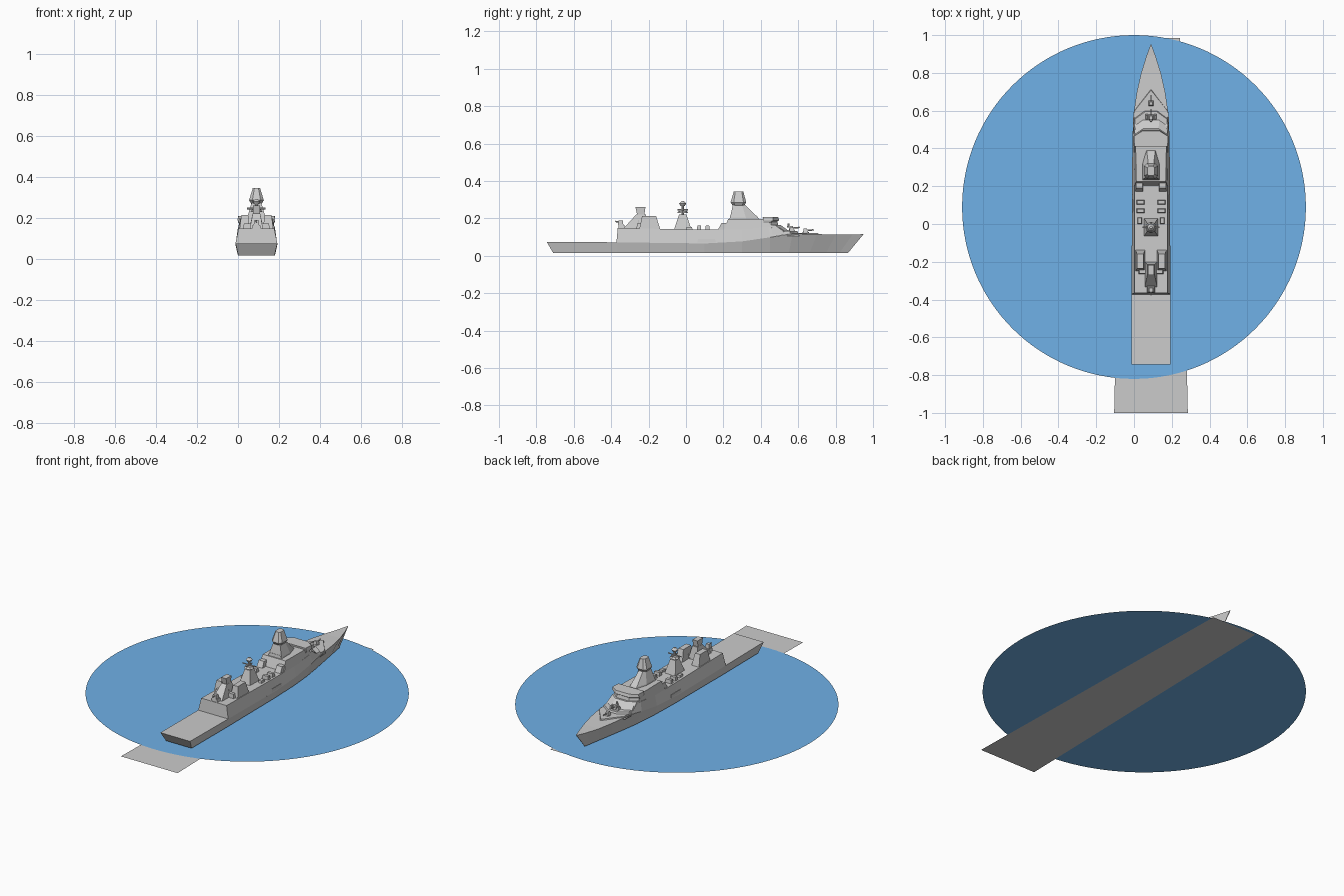
import bpy, bmesh, math
from mathutils import Matrix, Vector

CX = 0.09  # ship centreline


def finish(name, bm):
    bmesh.ops.recalc_face_normals(bm, faces=bm.faces)
    me = bpy.data.meshes.new(name)
    bm.to_mesh(me)
    bm.free()
    ob = bpy.data.objects.new(name, me)
    bpy.context.collection.objects.link(ob)
    return ob


def loft(name, rings):
    """Skin closed rings of equal length and cap both ends."""
    bm = bmesh.new()
    rs = [[bm.verts.new(p) for p in r] for r in rings]
    for a, b in zip(rs, rs[1:]):
        for i in range(len(a)):
            j = (i + 1) % len(a)
            bm.faces.new((a[i], a[j], b[j], b[i]))
    bm.faces.new(rs[0])
    bm.faces.new(rs[-1])
    return finish(name, bm)


def outline(half, z, x0):
    """Mirror a half outline (right side, back to front) into a ring."""
    return [(x0 + x, y, z) for x, y in half] + [(x0 - x, y, z) for x, y in reversed(half)]


def block(name, levels, x=0):
    return loft(name, [outline(h, z, CX + x) for z, h in levels])


def taper(name, x, z0, z1, w0, ya0, yb0, w1, ya1, yb1):
    """Box with different widths and y ranges at bottom and top."""
    return block(name, [(z0, [(w0, ya0), (w0, yb0)]), (z1, [(w1, ya1), (w1, yb1)])], x)


def rod(name, a, b, r, n=8, r2=None):
    a, b = Vector(a), Vector(b)
    d = b - a
    bm = bmesh.new()
    m = Matrix.Translation((a + b) / 2 + Vector((CX, 0, 0))) @ d.to_track_quat('Z', 'Y').to_matrix().to_4x4()
    bmesh.ops.create_cone(bm, cap_ends=True, segments=n, radius1=r, radius2=r if r2 is None else r2,
                          depth=d.length, matrix=m)
    return finish(name, bm)


# Sea disc
bm = bmesh.new()
bmesh.ops.create_circle(bm, cap_ends=True, segments=128, radius=0.91,
                        matrix=Matrix.Translation((0, 0.09, 0.003)))
sea = finish("sea_disc", bm)
mat = bpy.data.materials.new("sea_blue")
mat.diffuse_color = (0.16, 0.44, 0.8, 1)
sea.data.materials.append(mat)

# Wake sheet under the disc
bm = bmesh.new()
bm.faces.new([bm.verts.new(p) for p in
              [(-0.105, -1, 0), (0.285, -1, 0), (0.243, 0.985, 0), (-0.063, 0.985, 0)]])
finish("wake_sheet", bm)

# Hull: keel y, deck y, keel half width, deck half width, deck height
stations = [(-0.71, -0.745, .088, .102, .075), (-0.37, -0.37, .09, .103, .072),
            (0.1, 0.1, .088, .101, .066), (0.3, 0.3, .082, .1, .077),
            (0.45, 0.45, .07, .098, .099), (0.55, 0.57, .055, .094, .119),
            (0.66, 0.7, .037, .075, .116), (0.75, 0.8, .021, .052, .113),
            (0.82, 0.89, .009, .024, .113), (0.866, 0.95, .001, .002, .116)]
loft("hull", [[(CX - wk, yk, .015), (CX + wk, yk, .015), (CX + wd, yd, zd), (CX - wd, yd, zd)]
              for yk, yd, wk, wd, zd in stations])

# Flush superstructure with inward leaning sides
sides = [(-.372, .103, .072, -.365, .087, .148), (0.1, .101, .066, .1, .087, .14),
         (0.3, .1, .077, .3, .087, .14), (.45, .098, .099, .44, .09, .155), (.55, .094, .117, .50, .082, .15)]
loft("superstructure", [[(CX - wb, y0, zb), (CX + wb, y0, zb), (CX + wt, y1, zt), (CX - wt, y1, zt)]
                        for y0, wb, zb, y1, wt, zt in sides])

# Forward block and bridge
block("forward_block", [(.14, [(.088, .203), (.09, .46), (.045, .50)]),
                        (.197, [(.078, .226), (.082, .45), (.04, .485)])])
block("bridge", [(.175, [(.085, .415), (.088, .445), (.045, .475)]),
                 (.19, [(.092, .412), (.092, .465), (.045, .498)]),
                 (.208, [(.088, .41), (.09, .465), (.045, .492)])])
block("bridge_front", [(.115, [(.094, .45), (.094, .54), (.045, .575)]),
                       (.165, [(.085, .45), (.085, .475), (.04, .505)])])
block("upper_gun_deck", [(.11, [(.094, .5), (.093, .56), (.035, .605)]),
                         (.133, [(.085, .5), (.085, .555), (.03, .595)])])
block("breakwater", [(.105, [(.094, .54), (.091, .6), (.004, .715)]),
                     (.123, [(.088, .54), (.086, .6), (.003, .705)])])

# Main mast with faceted radar head
block("main_mast", [(.19, [(.045, .235), (.045, .32), (.024, .395)]),
                    (.205, [(.044, .236), (.043, .32), (.022, .385)]),
                    (.272, [(.024, .25), (.024, .3), (.014, .316)])])
block("radar_head", [(.268, [(.014, .25), (.025, .262), (.025, .3), (.014, .312)]),
                     (.286, [(.02, .238), (.036, .255), (.036, .307), (.02, .322)]),
                     (.345, [(.01, .256), (.018, .264), (.018, .298), (.01, .306)])])
taper("mast_foot", 0, .19, .215, .05, .232, .25, .036, .236, .25)

# Middle mast with yards and dome
taper("middle_mast", 0, .138, .222, .037, -.065, .03, .018, -.037, .002)
rod("mast_pole", (0, -.018, .22), (0, -.018, .27), .007)
rod("mast_platform", (0, -.018, .228), (0, -.018, .24), .03, 8, .022)
rod("yard_arm", (-.045, -.018, .246), (.045, -.018, .246), .004, 6)
rod("yard_fore_aft", (0, -.045, .246), (0, .01, .246), .004, 6)
rod("dome_lower", (0, -.018, .265), (0, -.018, .279), .01, 10, .019)
rod("dome_upper", (0, -.018, .279), (0, -.018, .292), .019, 10, .007)

# Hangar mast with tilted tracker
taper("hangar_mast", 0, .145, .222, .033, -.335, -.2, .018, -.265, -.215)
block("hangar_mast_roof", [(.145, [(.036, -.26), (.003, -.2)]), (.195, [(.024, -.255), (.002, -.215)])])
taper("tracker", 0, .222, .26, .017, -.262, -.222, .017, -.27, -.217)
taper("hangar_gun_base", 0, .145, .165, .022, -.362, -.325, .018, -.36, -.33)
taper("hangar_gun_turret", 0, .165, .19, .014, -.364, -.335, .01, -.36, -.338)
rod("hangar_gun_barrel", (0, -.355, .18), (0, -.378, .184), .004, 6)

for s, side in ((-1, "left"), (1, "right")):
    # Funnels
    taper("funnel_" + side, s * .057, .14, .213, .026, -.25, -.137, .017, -.235, -.16)
    taper("funnel_step_" + side, s * .045, .14, .172, .022, -.265, -.2, .016, -.262, -.2)
    # Deck launchers and lockers
    for y in (.07, .115):
        taper("deck_launcher_" + side, s * .055, .138, .162, .021, y - .012, y + .012, .018, y - .009, y + .009)
    taper("deck_locker_" + side, s * .06, .138, .155, .012, .0, .035, .01, .003, .032)
    taper("block_shoulder_" + side, s * .062, .138, .175, .02, .17, .21, .018, .19, .22)
    # Boat bay hatch on the hull side
    taper("side_bay_" + side, s * .097, .072, .09, .004, .06, .16, .002, .065, .155)
    taper("gun_shield_" + side, s * .022, .133, .152, .006, .552, .582, .004, .556, .575)

# Bow guns
for name, y, z, r in (("upper", .565, .131, .016), ("lower", .64, .118, .017)):
    rod(name + "_gun_ring", (0, y, z), (0, y, z + .008), r, 12)
    taper(name + "_gun_turret", 0, z + .008, z + .027, .013, y - .014, y + .014, .008, y - .011, y + .006)
    rod(name + "_gun_barrel", (0, y + .005, z + .017), (0, y + .043, z + .021), .004, 6)
rod("upper_gun_sight", (0, .548, .15), (0, .548, .172), .008, 8, .005)
